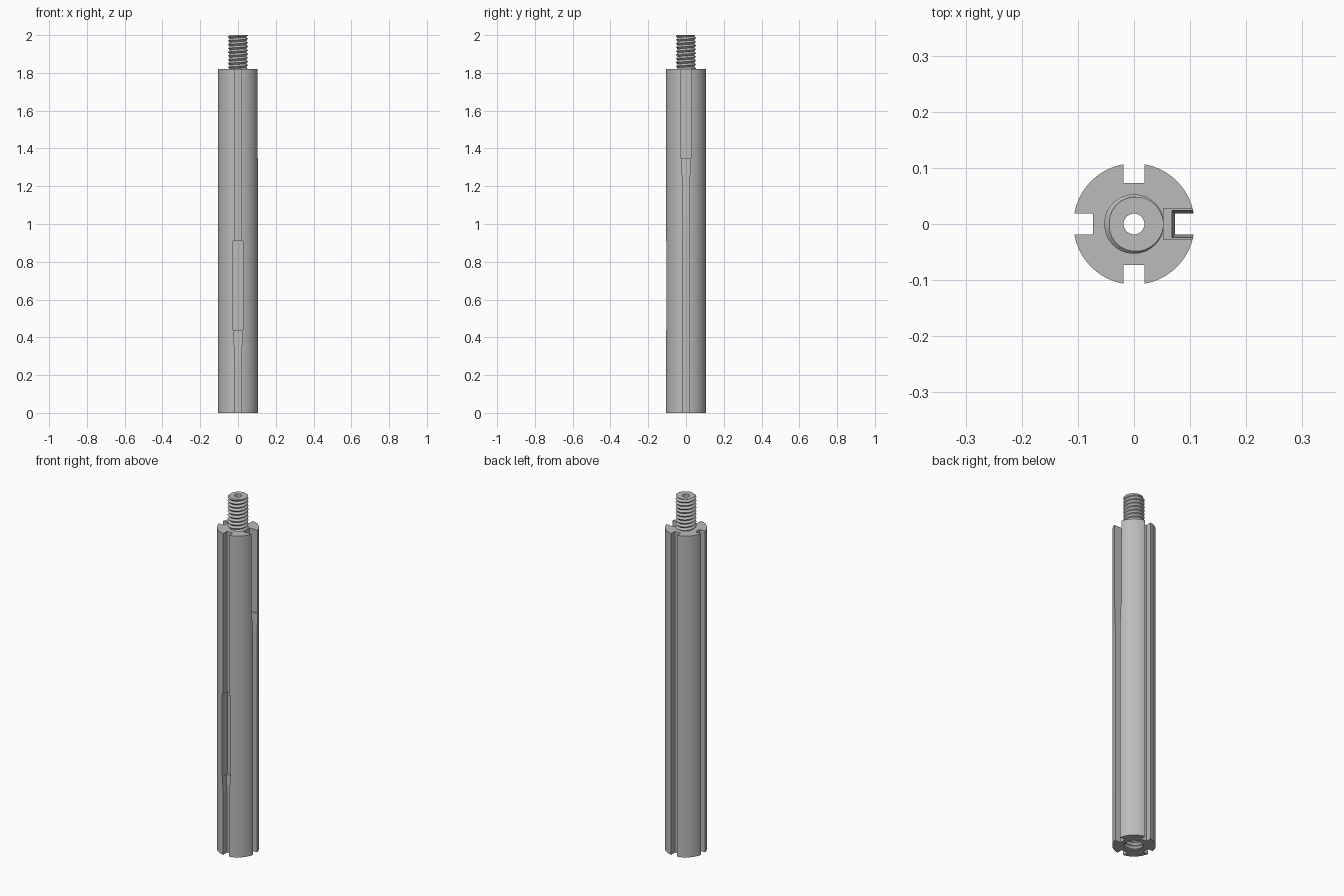
import bpy, bmesh, math
from mathutils import Matrix

old = bpy.data.objects.get("Cube")
if old:
    bpy.data.objects.remove(old, do_unlink=True)

BODY_TOP, RADIUS, PITCH = 1.82, 0.108, 0.02
CREST, ROOT, BORE = 0.053, 0.044, 0.0185

steel = bpy.data.materials.new("grey_steel")
steel.use_nodes = True
grey = (0.5, 0.5, 0.5, 1)
steel.diffuse_color = grey
steel.node_tree.nodes["Principled BSDF"].inputs["Base Color"].default_value = grey


def finish(name, bm):
    bmesh.ops.recalc_face_normals(bm, faces=bm.faces[:])
    mesh = bpy.data.meshes.new(name)
    bm.to_mesh(mesh)
    bm.free()
    mesh.materials.append(steel)
    obj = bpy.data.objects.new(name, mesh)
    bpy.context.collection.objects.link(obj)
    return obj


def cylinder(name, radius, z0, z1, segments):
    bm = bmesh.new()
    bmesh.ops.create_cone(bm, cap_ends=True, segments=segments, radius1=radius,
                          radius2=radius, depth=z1 - z0,
                          matrix=Matrix.Translation((0, 0, (z0 + z1) / 2)))
    return finish(name, bm)


def thread(name, z0, z1, segments=48):
    """Closed screw: a crest and root spiral, trimmed flat at both ends."""
    bm = bmesh.new()
    rows = []
    for k in range(-3, int(2 * (z1 - z0) / PITCH) + 3):
        row = []
        for j in range(segments + 1):
            turn = j / segments
            z = min(max(z0 + (k / 2 + turn) * PITCH, z0), z1)
            phase = ((z - z0) / PITCH - turn) % 1
            r = ROOT + (CREST - ROOT) * abs(2 * phase - 1)
            a = turn * math.tau
            row.append(bm.verts.new((r * math.cos(a), r * math.sin(a), z)))
        rows.append(row)
    for low, high in zip(rows, rows[1:]):
        for j in range(segments):
            quad = (low[j], low[j + 1], high[j + 1], high[j])
            if max(v.co.z for v in quad) - min(v.co.z for v in quad) > 1e-6:
                bm.faces.new(quad)
    bmesh.ops.remove_doubles(bm, verts=bm.verts[:], dist=1e-5)
    bmesh.ops.holes_fill(bm, edges=[e for e in bm.edges if e.is_boundary], sides=0)
    return finish(name, bm)


def slot_cutter(name, angle, sections):
    """Loft of (z, half width, floor distance) sections, turned about z."""
    bm = bmesh.new()
    rings = []
    for z, w, floor in sections:
        out = 0.2 + w
        rings.append([bm.verts.new(p) for p in
                      ((floor, -w, z), (out, -w, z), (out, w, z), (floor, w, z))])
    for a, b in zip(rings, rings[1:]):
        for i in range(4):
            j = (i + 1) % 4
            bm.faces.new((a[i], a[j], b[j], b[i]))
    bm.faces.new(rings[0])
    bm.faces.new(rings[-1])
    bmesh.ops.rotate(bm, verts=bm.verts[:], matrix=Matrix.Rotation(angle, 3, 'Z'))
    return finish(name, bm)


def cut(target, cutter):
    cutter.hide_render = True
    mod = target.modifiers.new("cut", 'BOOLEAN')
    mod.operation, mod.solver, mod.object = 'DIFFERENCE', 'EXACT', cutter
    bpy.context.view_layer.objects.active = target
    bpy.ops.object.modifier_apply(modifier=mod.name)
    bpy.data.objects.remove(cutter, do_unlink=True)


# Slotted rod: right slot opens at the top, front slot has a wide pocket
narrow, taper, wide = (0.0185, 0.073), (0.024, 0.068), (0.0275, 0.053)
ends = (-0.1, 2.1)
plain = [(z, *narrow) for z in ends]
right = [(ends[0], *narrow), (1.23, *narrow), (1.35, *taper),
         (1.35, *wide), (ends[1], *wide)]
front = [(ends[0], *narrow), (0.33, *narrow), (0.44, *taper), (0.44, *wide),
         (0.91, *wide), (0.91, *narrow), (ends[1], *narrow)]

rod = cylinder("slotted_rod", RADIUS, 0, BODY_TOP, 96)
for i, sections in enumerate((right, plain, plain, front)):
    cut(rod, slot_cutter("slot_cutter", i * math.pi / 2, sections))

# Threaded socket in the bottom and central bore
cut(rod, thread("socket_cutter", -0.02, 0.2))
cut(rod, cylinder("bore_cutter", BORE, 0.1, 2.1, 32))

# Threaded stud on top
stud = thread("threaded_stud", BODY_TOP, 2.0)
cut(stud, cylinder("bore_cutter", BORE, 1.7, 2.1, 32))

# Smooth round walls, keep machined edges crisp
for obj in (rod, stud):
    bpy.ops.object.select_all(action='DESELECT')
    obj.select_set(True)
    bpy.context.view_layer.objects.active = obj
    bpy.ops.object.shade_smooth_by_angle(angle=math.radians(30))
